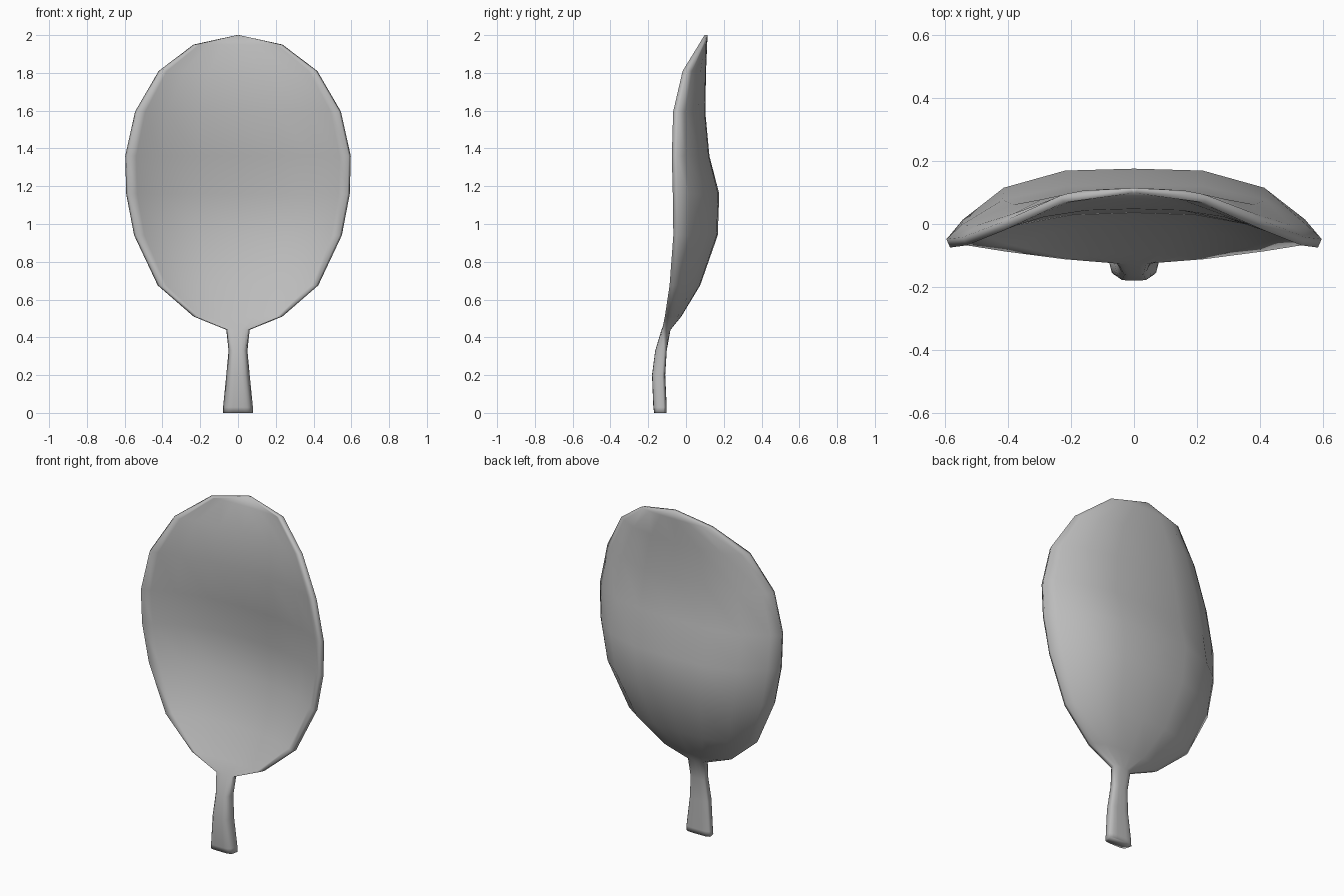
import bpy, bmesh

# Stations from foot to tip: z, half width, centre front y, centre back y, rim front y, rim back y
rows = [
    (0.00, 0.080, -0.168, -0.104, -0.155, -0.118),
    (0.03, 0.079, -0.173, -0.102, -0.150, -0.118),
    (0.20, 0.062, -0.180, -0.110, -0.155, -0.125),
    (0.33, 0.050, -0.163, -0.102, -0.140, -0.115),
    (0.44, 0.062, -0.130, -0.082, -0.125, -0.105),
    (0.51, 0.235, -0.095, -0.025, -0.112, -0.090),
    (0.675, 0.425, 0.000, 0.075, -0.087, -0.062),
    (0.94, 0.550, 0.088, 0.168, -0.067, -0.042),
    (1.16, 0.592, 0.095, 0.176, -0.070, -0.043),
    (1.36, 0.597, 0.060, 0.124, -0.075, -0.048),
    (1.595, 0.545, 0.035, 0.102, -0.068, -0.042),
    (1.81, 0.420, 0.048, 0.106, -0.018, 0.006),
    (1.95, 0.235, 0.080, 0.112, 0.068, 0.090),
    (2.00, 0.006, 0.098, 0.114, 0.098, 0.114),
]
cols = [-1, -0.92, -0.7, -0.37, 0, 0.37, 0.7, 0.92, 1]


def section(z, w, fc, bc, fr, br):
    """Closed cross-section: curved back, then curved front with a thin rim."""
    pf, pb = (7, 7) if z < 0.4 else (2.7, 3.6)   # the handle is boxier
    back = [(u * w, bc + (br - bc) * abs(u) ** pb, z) for u in cols]
    wf = w - min(0.012, w * 0.12)
    front = [(u * wf, fc + (fr - fc) * abs(u) ** pf, z) for u in reversed(cols)]
    return back + front


# Paddle: cupped blade and handle lofted as one skin
bm = bmesh.new()
rings = [[bm.verts.new(p) for p in section(*r)] for r in rows]
n = len(rings[0])
for a, b in zip(rings, rings[1:]):
    for i in range(n):
        j = (i + 1) % n
        bm.faces.new((a[i], a[j], b[j], b[i]))
bm.faces.new(rings[0])
bm.faces.new(rings[-1])
bmesh.ops.recalc_face_normals(bm, faces=bm.faces)
for f in bm.faces:
    f.smooth = True

mesh = bpy.data.meshes.new("spoon_paddle")
bm.to_mesh(mesh)
bm.free()
obj = bpy.data.objects.new("spoon_paddle", mesh)
bpy.context.collection.objects.link(obj)

# Darker grey finish
mat = bpy.data.materials.new("dark_grey")
mat.diffuse_color = (0.5, 0.5, 0.5, 1)
mesh.materials.append(mat)
